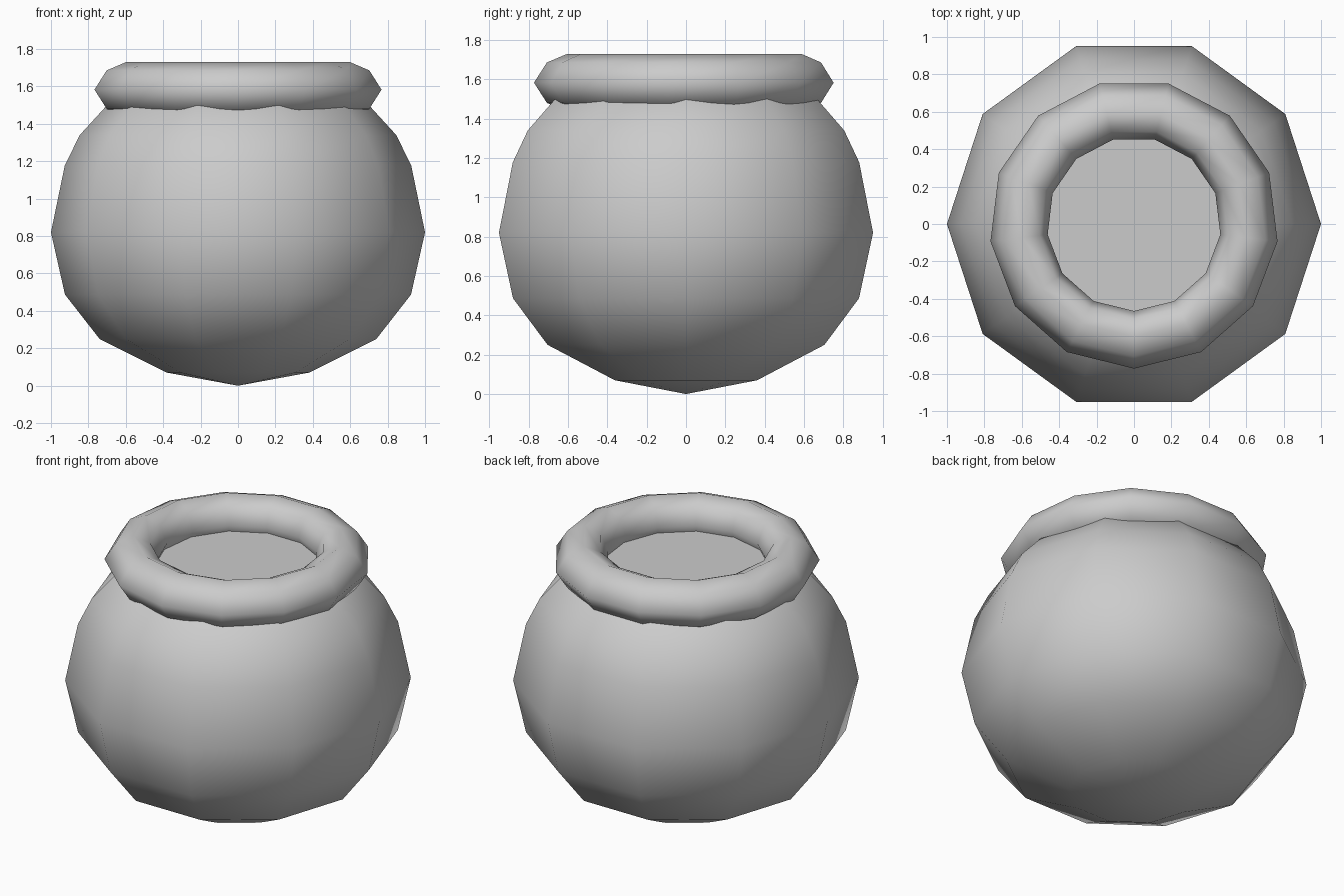
import bpy, bmesh
from math import cos, sin, pi

if "Cube" in bpy.data.objects:
    bpy.data.objects.remove(bpy.data.objects["Cube"])


def ring(bm, r, z, n, start):
    return [bm.verts.new((r * cos(start + 2 * pi * i / n),
                          r * sin(start + 2 * pi * i / n), z)) for i in range(n)]


def lathe(name, profile, n, start=0.0, closed=False):
    """Revolve (radius, z) points in n steps; radius 0 makes a pole."""
    bm = bmesh.new()
    rings = [[bm.verts.new((0, 0, z))] if r == 0 else ring(bm, r, z, n, start)
             for r, z in profile]
    pairs = list(zip(rings, rings[1:]))
    if closed:
        pairs.append((rings[-1], rings[0]))
    for a, b in pairs:
        for i in range(n):
            j = (i + 1) % n
            if len(a) == 1:
                bm.faces.new((a[0], b[j], b[i]))
            else:
                bm.faces.new((a[i], a[j], b[j], b[i]))
    bmesh.ops.recalc_face_normals(bm, faces=bm.faces)
    for f in bm.faces:
        f.smooth = True
    mesh = bpy.data.meshes.new(name)
    bm.to_mesh(mesh)
    bm.free()
    obj = bpy.data.objects.new(name, mesh)
    bpy.context.collection.objects.link(obj)
    return obj


# Round ten-sided pot body, open at the neck under the rim
lathe("pot_body", [(0, 0), (0.38, 0.07), (0.74, 0.25), (0.925, 0.487), (1.0, 0.82),
                   (0.926, 1.178), (0.846, 1.34), (0.70, 1.50), (0.58, 1.56)], 10)

# Thick thirteen-sided rim
half = [(0.773, 0), (0.707, 0.103), (0.603, 0.147), (0.508, 0.103), (0.465, 0)]
section = half + [(r, -z) for r, z in half[-2:0:-1]]
lathe("rim", [(r, 1.583 + z) for r, z in section], 13, -pi / 2, closed=True)

# Flat surface of the contents, just below the rim
bpy.ops.mesh.primitive_circle_add(vertices=13, radius=0.52, fill_type='NGON',
                                  location=(0, 0, 1.54), rotation=(0, 0, pi))
bpy.context.object.name = "contents_surface"
